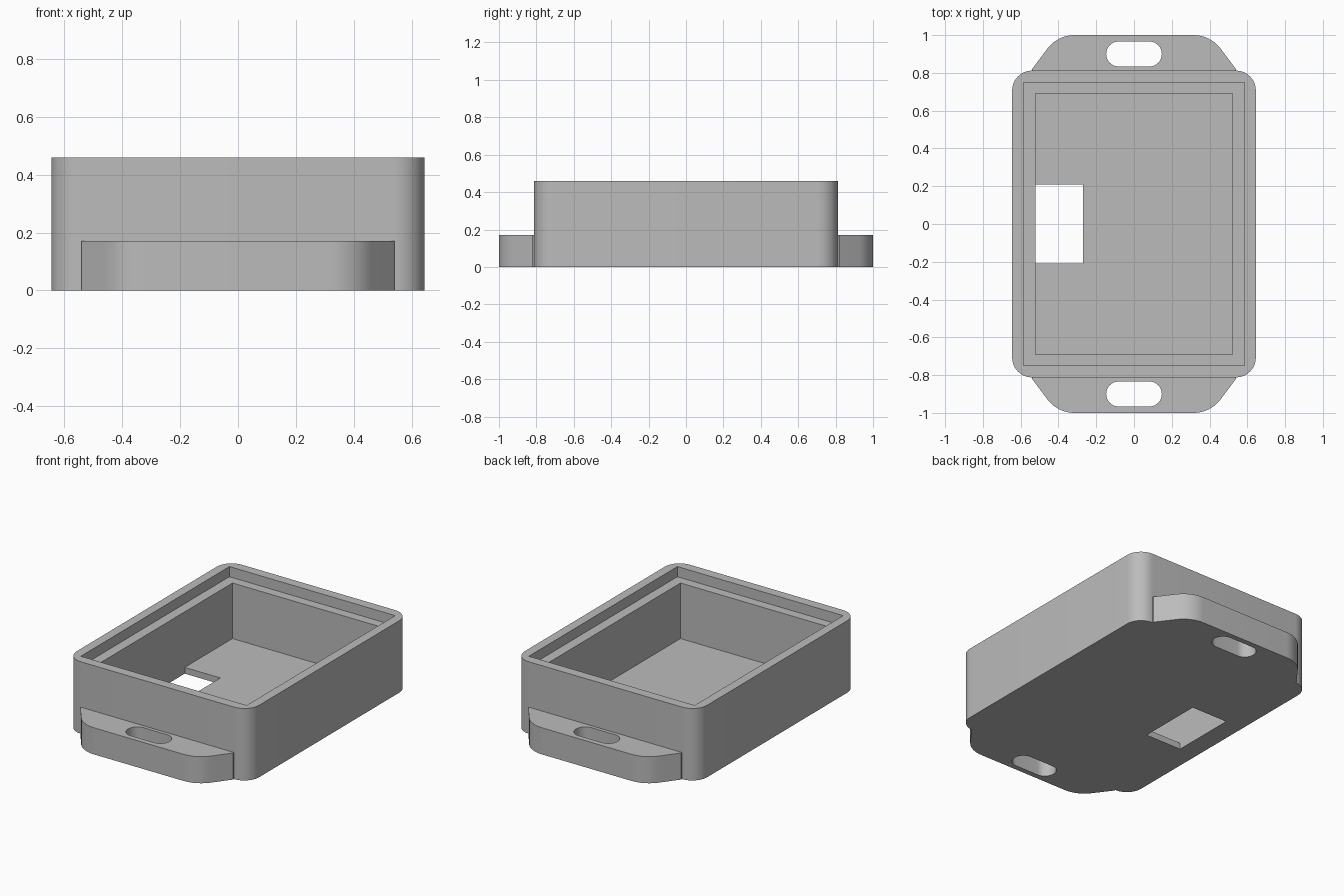
import bpy, bmesh, math
from mathutils import Vector

if "Cube" in bpy.data.objects:
    bpy.data.objects.remove(bpy.data.objects["Cube"], do_unlink=True)

grey = bpy.data.materials.new("plain grey")
grey.use_nodes = True
grey.diffuse_color = (0.5, 0.5, 0.5, 1)
grey.node_tree.nodes["Principled BSDF"].inputs["Base Color"].default_value = (0.5, 0.5, 0.5, 1)


def fillet(corners, steps=12):
    """Outline from (x, y, radius) corners, each rounded by its radius."""
    out = []
    for i, (x, y, r) in enumerate(corners):
        p = Vector((x, y))
        if r == 0:
            out.append(p)
            continue
        a = (Vector(corners[i - 1][:2]) - p).normalized()
        b = (Vector(corners[(i + 1) % len(corners)][:2]) - p).normalized()
        half = a.angle(b) / 2
        centre = p + (a + b).normalized() * (r / math.sin(half))
        start = p + a * (r / math.tan(half)) - centre
        end = p + b * (r / math.tan(half)) - centre
        sweep = math.pi - 2 * half
        for k in range(steps + 1):
            t = k / steps
            out.append(centre + (start * math.sin((1 - t) * sweep)
                                 + end * math.sin(t * sweep)) / math.sin(sweep))
    return out


def rect(x0, x1, y0, y1, r=0):
    return fillet([(x0, y0, r), (x1, y0, r), (x1, y1, r), (x0, y1, r)])


def prism(name, outline, z0, z1):
    bm = bmesh.new()
    face = bm.faces.new([bm.verts.new((p.x, p.y, z0)) for p in outline])
    new = bmesh.ops.extrude_face_region(bm, geom=[face])["geom"]
    bmesh.ops.translate(bm, vec=(0, 0, z1 - z0),
                        verts=[v for v in new if isinstance(v, bmesh.types.BMVert)])
    bmesh.ops.recalc_face_normals(bm, faces=bm.faces)
    mesh = bpy.data.meshes.new(name)
    bm.to_mesh(mesh)
    bm.free()
    mesh.materials.append(grey)
    obj = bpy.data.objects.new(name, mesh)
    bpy.context.collection.objects.link(obj)
    return obj


def activate(obj):
    bpy.ops.object.select_all(action="DESELECT")
    obj.select_set(True)
    bpy.context.view_layer.objects.active = obj


def cut(obj, cutter):
    mod = obj.modifiers.new("cut", "BOOLEAN")
    mod.operation, mod.solver, mod.object = "DIFFERENCE", "EXACT", cutter
    activate(obj)
    bpy.ops.object.modifier_apply(modifier=mod.name)
    bpy.data.objects.remove(cutter, do_unlink=True)


def smooth(obj):
    activate(obj)
    bpy.ops.object.shade_smooth_by_angle(angle=math.radians(30))


# Main tray: rounded outside, square cavity, lid recess and floor opening
W, D, H = 0.645, 0.812, 0.46
IN_X, IN_Y, FLOOR, LEDGE = 0.522, 0.69, 0.04, 0.395
tray = prism("enclosure_tray", rect(-W, W, -D, D, 0.105), 0, H)
cut(tray, prism("cavity", rect(-IN_X, IN_X, -IN_Y, IN_Y), FLOOR, H + 0.1))
cut(tray, prism("lid_recess", rect(-0.586, 0.586, -0.75, 0.75), LEDGE, H + 0.1))
cut(tray, prism("floor_opening", rect(-IN_X, -0.27, -0.208, 0.208), -0.1, FLOOR + 0.05))
smooth(tray)

# Mounting tabs with a rounded slot, one at each end
for name, s in (("front_mounting_tab", -1), ("back_mounting_tab", 1)):
    outline = fillet([(-0.54, s * D, 0), (0.54, s * D, 0), (0.54, s * 0.82, 0),
                      (0.405, s, 0.18), (-0.405, s, 0.18), (-0.54, s * 0.82, 0)])
    tab = prism(name, outline, 0, 0.17)
    y0, y1 = sorted((s * 0.834, s * 0.966))
    cut(tab, prism("slot", rect(-0.147, 0.147, y0, y1, 0.065), -0.1, 0.3))
    smooth(tab)
